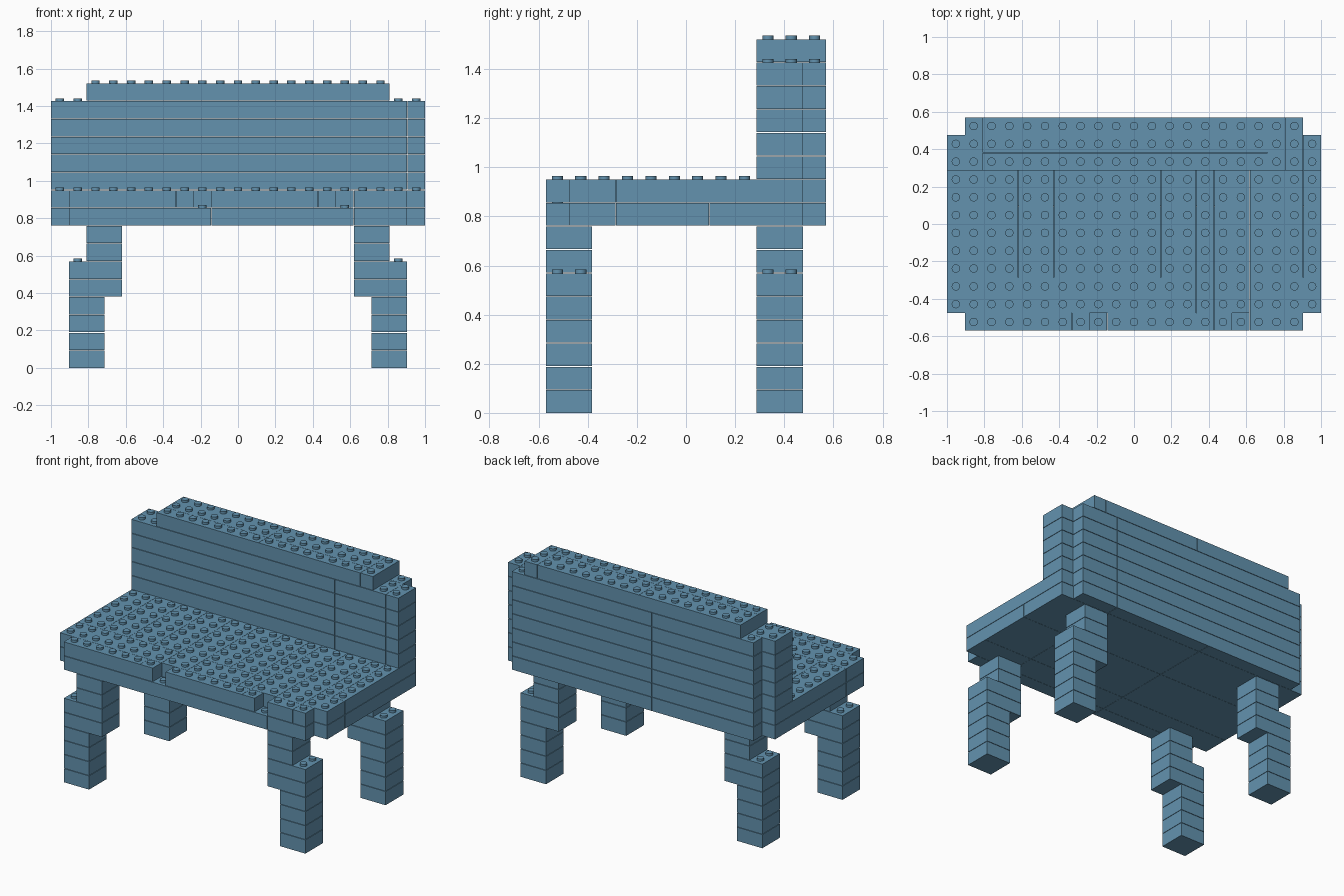
import bpy, bmesh
from mathutils import Matrix, Vector

cube = bpy.data.objects.get("Cube")
if cube:
    bpy.data.objects.remove(cube, do_unlink=True)

PITCH = 2 / 21          # one stud cell, also the brick height
GAP = 0.003             # seam between bricks
STUD_R, STUD_H = 0.0225, 0.014

blue = bpy.data.materials.new("steel blue")
colour = (0.125, 0.29, 0.43, 1)
blue.diffuse_color = colour
blue.use_nodes = True
blue.node_tree.nodes["Principled BSDF"].inputs["Base Color"].default_value = colour

parts = {}              # part name -> list of bricks (x0, x1, y0, y1, layer)


def brick(part, x0, x1, y0, y1, layer):
    parts.setdefault(part, []).append((x0, x1, y0, y1, layer))


def row(part, cuts, y0, y1, layer):
    """Bricks side by side between successive cuts along x."""
    for a, b in zip(cuts, cuts[1:]):
        brick(part, a, b, y0, y1, layer)


# Legs: a lower post, a wider step, and an inset upper post
for depth, y in (("front", 0), ("back", 9)):
    for side in ("right", "left"):
        for layer in range(8):
            a, b = (1, 3) if layer < 4 else (1, 4) if layer < 6 else (2, 4)
            if side == "left":
                a, b = 21 - b, 21 - a
            brick(f"{depth}_{side}_leg", a, b, y, y + 2, layer)

# Seat base: long bricks
row("seat_base", (1, 9, 17, 20), 0, 1, 8)
row("seat_base", (0, 9, 17, 21), 1, 3, 8)
row("seat_base", (0, 9, 17, 21), 3, 7, 8)
row("seat_base", (0, 9, 17, 21), 7, 11, 8)
row("seat_base", (1, 9, 17, 20), 11, 12, 8)

# Seat top: front edge with two notches, then planks running front to back
row("seat_front_edge", (1, 7, 8), 0, 1, 9)
row("seat_front_edge", (9, 15, 16), 0, 1, 9)
row("seat_front_edge", (17, 19, 20), 0, 1, 9)
row("seat_top", (0, 8, 10, 14, 15, 17, 19, 21), 1, 3, 9)
for a, b in ((8, 10), (14, 15), (15, 17), (17, 19)):
    parts["seat_top"].remove((a, b, 1, 3, 9))
    brick("seat_top", a, b, 1, 11, 9)
row("seat_top", (0, 2, 4, 6, 8), 3, 11, 9)
row("seat_top", (10, 12, 14), 3, 11, 9)
row("seat_top", (19, 20, 21), 3, 11, 9)
row("seat_top", (1, 9, 17, 20), 11, 12, 9)

# Backrest wall and its top rail
for layer in range(10, 15):
    row("backrest_front", (0, 8, 16, 20, 21), 9, 11, layer)
    row("backrest_rear", (1, 9, 17, 20), 11, 12, layer)
row("backrest_top_rail", (2, 10, 18), 9, 10, 15)
row("backrest_top_rail", (2, 10, 18), 10, 12, 15)
brick("backrest_top_rail", 18, 19, 9, 12, 15)


def cells(b):
    return [(x, y, b[4]) for x in range(b[0], b[1]) for y in range(b[2], b[3])]


def place(x, y, z):
    return Vector(((x - 10.5) * PITCH, (y - 6) * PITCH, z * PITCH))


filled = {c for bricks in parts.values() for b in bricks for c in cells(b)}

for name, bricks in parts.items():
    bm = bmesh.new()
    for b in bricks:
        x0, x1, y0, y1, k = b
        # Brick body
        low = place(x0, y0, k) + Vector((GAP / 4, GAP / 4, 0))
        high = place(x1, y1, k + 1) - Vector((GAP / 4, GAP / 4, GAP))
        bmesh.ops.create_cube(bm, size=1, matrix=Matrix.Translation((low + high) / 2)
                              @ Matrix.Diagonal((*(high - low), 1)))
        # Studs on uncovered cells
        for x, y, z in cells(b):
            if (x, y, z + 1) not in filled:
                centre = place(x + 0.5, y + 0.5, z + 1) + Vector((0, 0, STUD_H / 2 - GAP))
                bmesh.ops.create_cone(bm, cap_ends=True, segments=16,
                                      radius1=STUD_R, radius2=STUD_R,
                                      depth=STUD_H + GAP,
                                      matrix=Matrix.Translation(centre))
    mesh = bpy.data.meshes.new(name)
    bm.to_mesh(mesh)
    bm.free()
    mesh.materials.append(blue)
    obj = bpy.data.objects.new(name, mesh)
    bpy.context.collection.objects.link(obj)
    bpy.ops.object.select_all(action="DESELECT")
    obj.select_set(True)
    bpy.context.view_layer.objects.active = obj
    bpy.ops.object.shade_smooth_by_angle()
